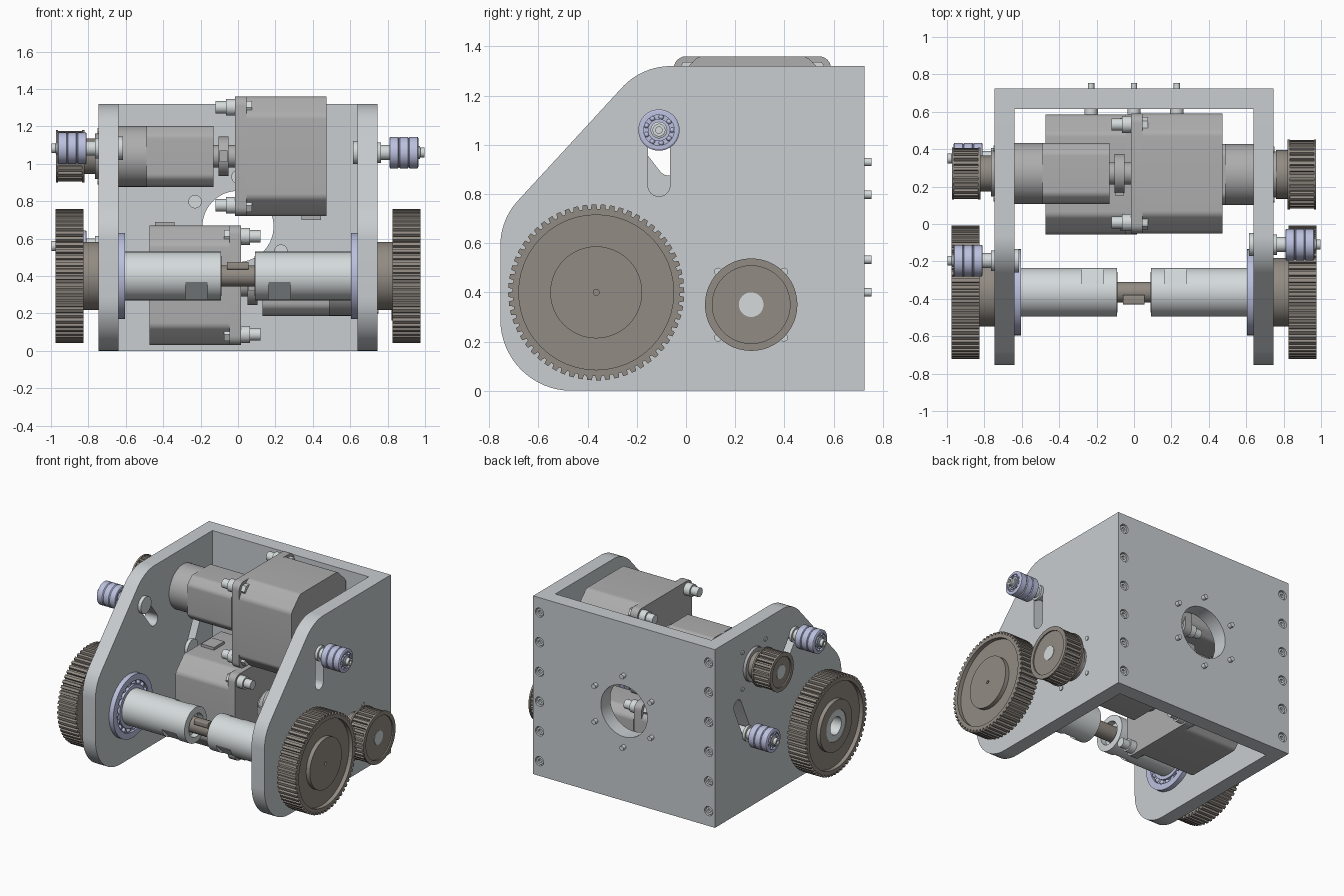
import bpy, bmesh, math
from mathutils import Vector, Matrix

if "Cube" in bpy.data.objects:
    bpy.data.objects.remove(bpy.data.objects["Cube"])

def material(name, rgb):
    m = bpy.data.materials.new(name)
    m.diffuse_color = (*rgb, 1)
    m.use_nodes = True
    m.node_tree.nodes["Principled BSDF"].inputs["Base Color"].default_value = m.diffuse_color
    return m

PLATE = material("plate_grey", (0.58, 0.61, 0.63))
STEEL = material("steel", (0.66, 0.70, 0.71))
MOTOR = material("motor_grey", (0.42, 0.42, 0.42))
BROWN = material("pulley_brown", (0.29, 0.26, 0.23))
BLUE = material("bearing_blue", (0.50, 0.53, 0.74))

def finish(name, bm, mat):
    bmesh.ops.recalc_face_normals(bm, faces=bm.faces[:])
    me = bpy.data.meshes.new(name)
    bm.to_mesh(me)
    bm.free()
    ob = bpy.data.objects.new(name, me)
    bpy.context.collection.objects.link(ob)
    if mat:
        me.materials.append(mat)
    return ob

def lathe(name, centre, prof, mat=None, axis='x', closed=False, seg=48):
    """Revolve (offset, radius) points about an x or y axis; closed makes a ring."""
    bm = bmesh.new()
    rings = []
    for a, r in prof:
        ring = []
        for i in range(seg):
            t = 2 * math.pi * i / seg
            u, v = r * math.cos(t), r * math.sin(t)
            p = (a, centre[0] + u, centre[1] + v) if axis == 'x' else (centre[0] + u, a, centre[1] + v)
            ring.append(bm.verts.new(p))
        rings.append(ring)
    pairs = list(zip(rings, rings[1:])) + ([(rings[-1], rings[0])] if closed else [])
    for p, q in pairs:
        for i in range(seg):
            j = (i + 1) % seg
            bm.faces.new((p[i], p[j], q[j], q[i]))
    if not closed:
        bm.faces.new(rings[0])
        bm.faces.new(rings[-1])
    return finish(name, bm, mat)

def cyl(name, centre, a, b, r, mat=None, axis='x', seg=48):
    return lathe(name, centre, [(a, r), (b, r)], mat, axis, seg=seg)

def tube(name, centre, a, b, ro, ri, mat=None):
    return lathe(name, centre, [(a, ri), (a, ro), (b, ro), (b, ri)], mat, closed=True)

def prism(name, pts, x0, x1, mat=None):
    """Extrude a (y, z) outline along x."""
    bm = bmesh.new()
    A = [bm.verts.new((x0, *p)) for p in pts]
    B = [bm.verts.new((x1, *p)) for p in pts]
    bm.faces.new(A)
    bm.faces.new(B)
    for i in range(len(A)):
        j = (i + 1) % len(A)
        bm.faces.new((A[i], A[j], B[j], B[i]))
    return finish(name, bm, mat)

def box(name, lo, hi, mat=None):
    return prism(name, [(lo[1], lo[2]), (hi[1], lo[2]), (hi[1], hi[2]), (lo[1], hi[2])], lo[0], hi[0], mat)

def rounded(corners, n=10):
    """Fillet each (y, z, radius) corner of an outline."""
    out = []
    for i, (y, z, r) in enumerate(corners):
        p = Vector((y, z))
        d1 = (Vector(corners[i - 1][:2]) - p).normalized()
        d2 = (Vector(corners[(i + 1) % len(corners)][:2]) - p).normalized()
        if r == 0:
            out.append(tuple(p))
            continue
        half = d1.angle(d2) / 2
        c = p + (d1 + d2).normalized() * r / math.sin(half)
        s = (p + d1 * r / math.tan(half) - c).normalized()
        e = (p + d2 * r / math.tan(half) - c).normalized()
        out += [tuple(c + s.slerp(e, k / n).normalized() * r) for k in range(n + 1)]
    return out

def cut(ob, *cutters):
    for c in cutters:
        m = ob.modifiers.new("cut", 'BOOLEAN')
        m.operation, m.solver, m.object = 'DIFFERENCE', 'EXACT', c
        bpy.context.view_layer.objects.active = ob
        bpy.ops.object.modifier_apply(modifier=m.name)
        bpy.data.objects.remove(c)

def slot(p, q, x0, x1, r=0.045):
    p, q = Vector(p), Vector(q)
    a = math.atan2(q.y - p.y, q.x - p.x)
    pts = []
    for c, start in ((p, a + math.pi / 2), (q, a - math.pi / 2)):
        pts += [(c.x + r * math.cos(start + math.pi * k / 12), c.y + r * math.sin(start + math.pi * k / 12)) for k in range(13)]
    return prism("slot_cutter", pts, x0, x1)

def balls(name, x, c, R, n, r):
    bm = bmesh.new()
    for i in range(n):
        t = 2 * math.pi * i / n
        bmesh.ops.create_icosphere(bm, subdivisions=2, radius=r,
            matrix=Matrix.Translation((x, c[0] + R * math.cos(t), c[1] + R * math.sin(t))))
    return finish(name, bm, BLUE)

def gear(name, c, r, depth, n, x0, x1):
    pts = []
    for i in range(n):
        for f, rr in ((0, r), (0.5, r), (0.6, r - depth), (0.9, r - depth)):
            t = 2 * math.pi * (i + f) / n
            pts.append((c[0] + rr * math.cos(t), c[1] + rr * math.sin(t)))
    return prism(name, pts, x0, x1, BROWN)

AX = (-0.365, 0.40)                                     # output shaft axis (y, z)
DRIVE = {1: (0.265, 0.35), -1: (0.27, 1.04)}            # motor axes
IDLERS = {1: [((-0.11, 1.06), (-0.11, 0.835))],         # roller position, slot far end
          -1: [((-0.196, 1.083), (-0.07, 0.92)), ((0.35, 0.56), (0.46, 0.80))]}

# back plate with window, bolt circle and edge screws
back = box("back_plate", (-0.745, 0.615, 0), (0.745, 0.725, 1.32), PLATE)
cut(back, cyl("hole", (0, 0.665), 0.5, 0.8, 0.19, axis='y', seg=64))
for k in range(6):
    t = math.pi / 2 + k * math.pi / 3
    c = (0.265 * math.cos(t), 0.665 + 0.265 * math.sin(t))
    lathe("back_bolt", c, [(0.585, 0.017), (0.585, 0.036), (0.614, 0.036), (0.614, 0.017), (0.755, 0.017)], STEEL, 'y', seg=20)
for s in (-1, 1):
    for k in range(6):
        c = (s * 0.693, 0.11 + 0.22 * k)
        cut(back, cyl("bore", c, 0.69, 0.8, 0.034, axis='y', seg=24))
        lathe("edge_screw", c, [(0.68, 0.028), (0.716, 0.028), (0.716, 0.014), (0.70, 0.014)], STEEL, 'y', seg=12)

outline = rounded([(0.615, 0, 0), (-0.755, 0, 0.29), (-0.755, 0.695, 0.27), (-0.18, 1.32, 0.27), (0.615, 1.32, 0)], 16)
for s, side in ((-1, "left"), (1, "right")):
    X = lambda v: s * v
    # side plate
    plate = prism(side + "_side_plate", outline, X(0.64), X(0.745), PLATE)
    cut(plate, cyl("hole", AX, X(0.6), X(0.8), 0.20), cyl("hole", DRIVE[s], X(0.6), X(0.8), 0.125),
        *[slot(p, q, X(0.6), X(0.8)) for p, q in IDLERS[s]])

    # flanged shaft bearing
    lathe(side + "_bearing_outer_ring", AX, [(X(0.605), 0.185), (X(0.605), 0.23), (X(0.64), 0.23), (X(0.64), 0.2),
          (X(0.745), 0.2), (X(0.745), 0.185)], BLUE, closed=True, seg=64)
    tube(side + "_bearing_inner_ring", AX, X(0.605), X(0.75), 0.155, 0.12, BLUE)
    tube(side + "_bearing_cage", AX, X(0.625), X(0.73), 0.187, 0.15, BLUE)
    balls(side + "_bearing_balls", X(0.625), AX, 0.17, 18, 0.018)

    # hollow output shaft with two wrench flats
    shaft = lathe(side + "_output_shaft", AX, [(X(0.087), 0.085), (X(0.092), 0.13), (X(0.75), 0.13), (X(0.75), 0.058),
                  (X(0.13), 0.058), (X(0.13), 0.085)], STEEL, closed=True, seg=64)
    for d in (-1, 1):
        flat = box("flat_cutter", (-0.058, 0.112, -0.2), (0.058, 0.3, 0.2))
        flat.matrix_world = Matrix.Translation((X(0.222), *AX)) @ Matrix.Rotation(math.radians(45 if d > 0 else 225), 4, 'X')
        bpy.context.view_layer.update()
        cut(shaft, flat)

    # large toothed pulley with recessed web and hub
    big = gear(side + "_large_pulley", AX, 0.358, 0.018, 60, X(0.825), X(0.975))
    cut(big, tube("web_cutter", AX, X(0.945), X(1.1), 0.315, 0.187))
    cyl(side + "_large_pulley_hub", AX, X(0.747), X(0.83), 0.183, BROWN, seg=64)
    if s < 0:
        cut(big, cyl("bore", AX, X(0.86), X(1.1), 0.115))
        tube("left_pulley_sleeve", AX, X(0.86), X(0.972), 0.114, 0.065, STEEL)
    else:
        cut(big, cyl("bore", AX, X(0.9), X(1.1), 0.012, seg=16))

    # small drive pulley on the motor
    c = DRIVE[s]
    r, n, hub = (0.188, 32, 0.13) if s > 0 else (0.14, 24, 0.095)
    gear(side + "_drive_pulley", c, r - 0.005, 0.016, n, X(0.83), X(0.965))
    for a in (0.822, 0.962):
        tube(side + "_drive_flange", c, X(a), X(a + 0.012), r, r - 0.03, BROWN)
    cyl(side + "_drive_hub", c, X(0.76), X(0.83), hub, BROWN)
    cyl(side + "_motor_pilot", c, X(0.63), X(0.765), 0.122, MOTOR)
    cyl(side + "_motor_shaft", c, X(0.7), X(0.968), 0.05, STEEL)
    for k in range(4):
        t = math.pi / 4 + k * math.pi / 2
        cyl(side + "_motor_screw", (c[0] + 0.19 * math.cos(t), c[1] + 0.19 * math.sin(t)), X(0.74), X(0.752), 0.016, STEEL, seg=12)

    # idler rollers riding in the slots
    for p, q in IDLERS[s]:
        prof = [(0.81, 0.045), (0.82, 0.045), (0.82, 0.062), (0.81, 0.062), (0.81, 0.079)]
        for k in range(3):
            a = 0.81 + k * 0.052
            prof += [(a + 0.004, 0.084), (a + 0.046, 0.084), (a + 0.05, 0.078)]
        prof += [(0.965, 0.062), (0.952, 0.062), (0.952, 0.045), (0.965, 0.045)]
        lathe(side + "_idler_roller", p, [(X(a), r2) for a, r2 in prof], BLUE)
        balls(side + "_idler_balls", X(0.953), p, 0.0535, 9, 0.011)
        lathe(side + "_idler_axle", p, [(X(a), r2) for a, r2 in ((0.615, 0.035), (0.615, 0.062), (0.64, 0.062), (0.64, 0.04),
              (0.745, 0.04), (0.745, 0.055), (0.765, 0.055), (0.765, 0.04), (0.81, 0.04), (0.81, 0.034), (0.972, 0.034),
              (0.975, 0.026), (0.998, 0.026), (0.998, 0.013), (0.985, 0.013))], STEEL, seg=32)

# inner shaft joining both output shafts, with key
cyl("inner_shaft", AX, -0.64, 0.64, 0.056, BROWN)
prism("shaft_key", rounded([(-0.43, 0.435, 0.008), (-0.38, 0.435, 0.008), (-0.38, 0.475, 0.008), (-0.43, 0.475, 0.008)], 4), -0.06, 0.055, BROWN)

# two motors with gearheads, facing opposite sides
def square(c, h, ch, r):
    pts = [(h, -h + ch), (h, h - ch), (h - ch, h), (-h + ch, h), (-h, h - ch), (-h, -h + ch), (-h + ch, -h), (h - ch, -h)]
    return rounded([(c[0] + y, c[1] + z, r) for y, z in pts], 6)

for s, name in ((1, "upper"), (-1, "lower")):
    c = DRIVE[-s]
    X = lambda v: s * v
    flange = rounded([(c[0] + y * 0.32, c[1] + z * 0.32, 0.05) for y, z in ((1, -1), (1, 1), (-1, 1), (-1, -1))], 6)
    prism(name + "_motor_flange", flange, X(-0.015), X(0.045), MOTOR)
    prism(name + "_motor_body", square(c, 0.32, 0.10, 0.05), X(0.045), X(0.473), MOTOR)
    box(name + "_motor_connector", (X(0.34), c[0] - 0.06, c[1] - s * 0.34), (X(0.445), c[0] + 0.06, c[1] - s * 0.31), MOTOR)
    prism(name + "_gearhead", square(c, 0.163, 0.05, 0.045), X(-0.13), X(-0.49), MOTOR)
    cyl(name + "_gearhead_nose", c, X(-0.49), X(-0.64), 0.163, MOTOR)
    lathe(name + "_coupling", c, [(X(-0.135), 0.06), (X(-0.105), 0.06), (X(-0.105), 0.105), (X(-0.05), 0.105),
          (X(-0.05), 0.06), (X(-0.01), 0.06)], MOTOR)
    box(name + "_coupling_clamp", (X(-0.1), c[0] - 0.12, c[1] - 0.03), (X(-0.055), c[0] - 0.08, c[1] + 0.03), MOTOR)
    for y in (-1, 1):
        for z in (-1, 1):
            p = (c[0] + y * 0.262, c[1] + z * 0.262)
            lathe(name + "_motor_bolt", p, [(X(-0.12), 0.033), (X(-0.065), 0.033), (X(-0.065), 0.045), (X(-0.01), 0.045)], STEEL, seg=24)
            cyl(name + "_bolt_nut", p, X(0.04), X(0.075), 0.04, STEEL, seg=6)

# smooth round surfaces, keep hard edges
bpy.ops.object.select_all(action='SELECT')
bpy.context.view_layer.objects.active = back
bpy.ops.object.shade_smooth_by_angle(angle=math.radians(30))
